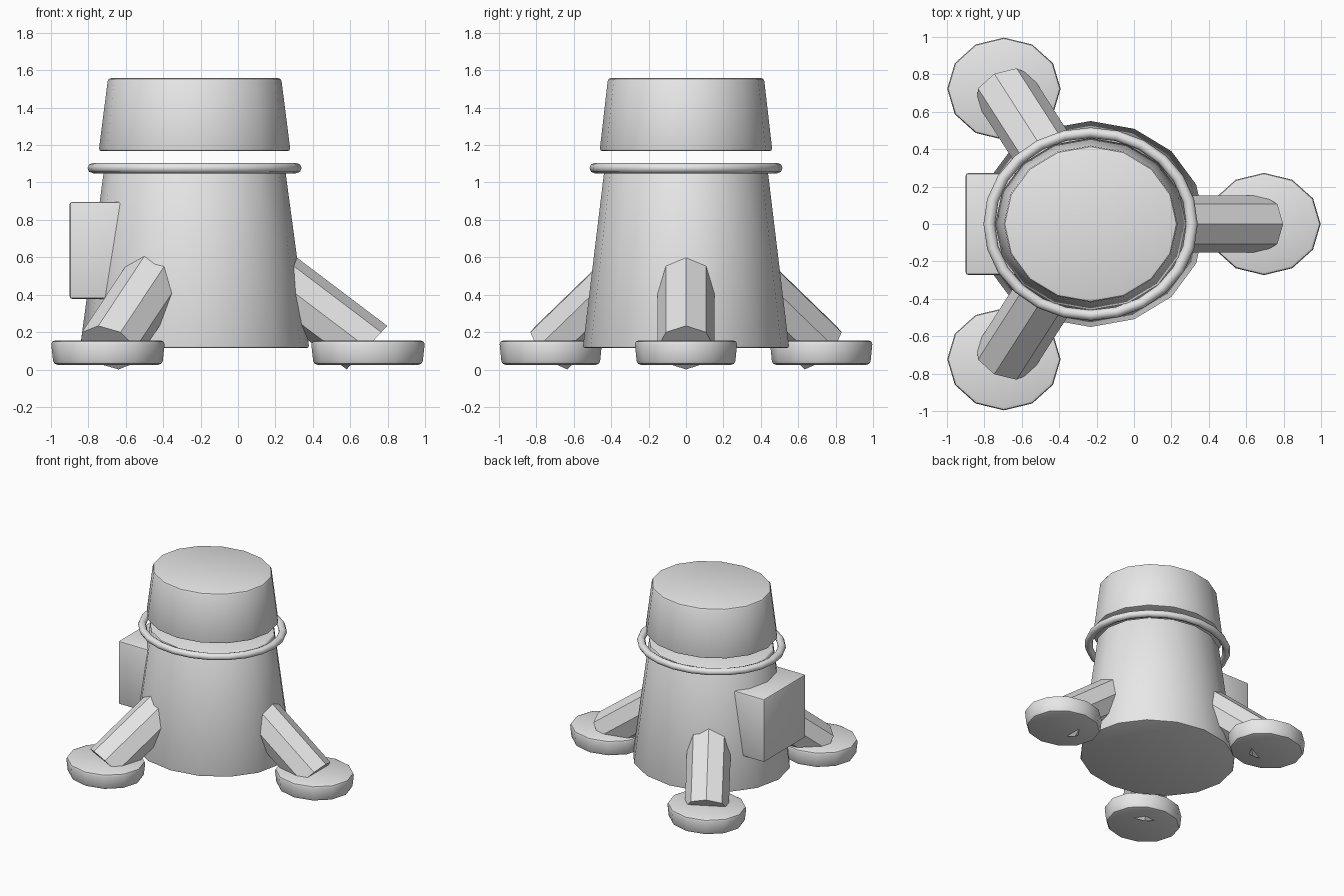
import bpy, bmesh, math
from mathutils import Matrix, Vector

cube = bpy.data.objects.get("Cube")
if cube:
    bpy.data.objects.remove(cube, do_unlink=True)

# One plain grey material
grey = bpy.data.materials.new("light grey")
grey.use_nodes = True
colour = (0.8, 0.8, 0.8, 1)
grey.diffuse_color = colour
grey.node_tree.nodes["Principled BSDF"].inputs["Base Color"].default_value = colour

# The round parts share one axis and are slightly wider along x
STRETCH = Matrix.Translation((-0.232, 0, 0)) @ Matrix.Diagonal((1.11, 1, 1, 1))


def finish(name, bm, smooth_angle=None):
    bmesh.ops.recalc_face_normals(bm, faces=bm.faces)
    mesh = bpy.data.meshes.new(name)
    bm.to_mesh(mesh)
    bm.free()
    mesh.materials.append(grey)
    if smooth_angle:
        mesh.polygons.foreach_set("use_smooth", [True] * len(mesh.polygons))
        mesh.set_sharp_from_angle(angle=math.radians(smooth_angle))
    obj = bpy.data.objects.new(name, mesh)
    bpy.context.collection.objects.link(obj)


def bevel_sharp(bm, width):
    edges = [e for e in bm.edges if e.calc_face_angle(0) > math.radians(50)]
    bmesh.ops.bevel(bm, geom=edges, offset=width, segments=2, profile=0.5,
                    affect='EDGES')


def frustum(name, low, high, r_low, r_high, sides, bevel, place=Matrix()):
    bm = bmesh.new()
    bmesh.ops.create_cone(bm, cap_ends=True, segments=sides, radius1=r_low,
                          radius2=r_high, depth=high - low)
    bm.transform(Matrix.Translation((0, 0, (low + high) / 2)))
    bevel_sharp(bm, bevel)
    bm.transform(STRETCH @ place)
    finish(name, bm, 40)


# Tapered body and the cap floating above it
frustum("body", 0.115, 1.08, 0.552, 0.435, 16, 0.012)
frustum("cap", 1.167, 1.558, 0.462, 0.417, 16, 0.015)

# Ring around the top of the body
bm = bmesh.new()
major, minor, turns = 0.488, 0.028, 24
circle = bmesh.ops.create_circle(bm, segments=8, radius=minor)["verts"]
bm.transform(Matrix.Translation((major, 0, 1.077)) @ Matrix.Rotation(math.pi / 2, 4, 'X'))
bmesh.ops.spin(bm, geom=bm.verts[:] + bm.edges[:], cent=(0, 0, 0), axis=(0, 0, 1),
               angle=math.tau, steps=turns, use_merge=True)
bmesh.ops.remove_doubles(bm, verts=bm.verts, dist=0.0005)
bm.transform(STRETCH)
finish("ring", bm, 60)

# Three slanted legs, each running through a round foot
LEG_LENGTH = 0.62
for side, degrees in (("left", 0), ("right_back", 120), ("right_front", 240)):
    turn = Matrix.Rotation(math.radians(degrees), 4, 'Z')
    frustum(side + "_foot", 0.025, 0.155, 0.262, 0.275, 12, 0.02,
            turn @ Matrix.Translation((0.835, 0, 0)))
    bm = bmesh.new()
    bmesh.ops.create_cone(bm, cap_ends=True, segments=8, radius1=0.152,
                          radius2=0.152, depth=LEG_LENGTH)
    lean = Matrix.Rotation(math.radians(-50), 4, 'Y')
    bm.transform(STRETCH @ turn @ Matrix.Translation((0.83, 0, 0.117)) @ lean
                 @ Matrix.Translation((0, 0, LEG_LENGTH / 2)))
    finish(side + "_leg", bm)

# Box mounted on the side of the body
bm = bmesh.new()
bmesh.ops.create_cube(bm, size=1)
low, high = Vector((-0.9, -0.272, 0.378)), Vector((-0.55, 0.272, 0.896))
bm.transform(Matrix.Translation((low + high) / 2) @ Matrix.Diagonal((*(high - low), 1)))
bevel_sharp(bm, 0.013)
finish("side_box", bm, 40)
